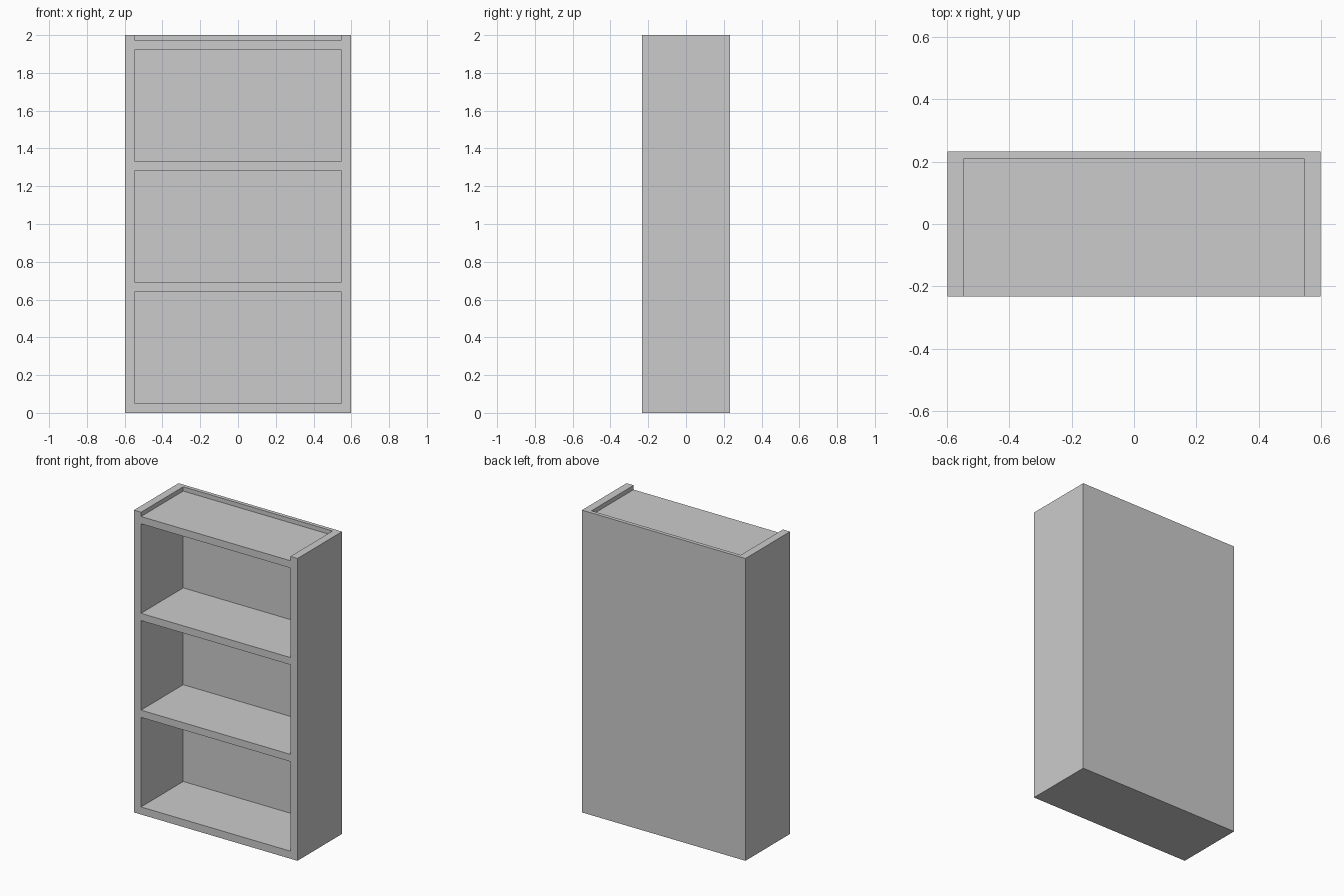
import bpy

if "Cube" in bpy.data.objects:
    bpy.data.objects.remove(bpy.data.objects["Cube"])

W, D, H = 1.197, 0.466, 2.0    # outer size
SIDE, BACK = 0.052, 0.025      # panel thicknesses
SHELF, PITCH = 0.048, 0.6405   # shelf thickness and spacing


def box(name, lo, hi):
    bpy.ops.mesh.primitive_cube_add(size=1, location=[(a + b) / 2 for a, b in zip(lo, hi)])
    ob = bpy.context.object
    ob.name = name
    ob.scale = [b - a for a, b in zip(lo, hi)]
    bpy.ops.object.transform_apply(location=True, rotation=False, scale=True)
    return ob


# Solid carcass
bookcase = box("bookcase", (-W / 2, -D / 2, 0), (W / 2, D / 2, H))

# Three open compartments and the shallow tray above the top shelf
for i in range(4):
    z0 = 0.05 + i * PITCH
    z1 = z0 + PITCH - SHELF
    cutter = box("compartment_cutter", (-W / 2 + SIDE, -D / 2 - 0.1, z0),
                 (W / 2 - SIDE, D / 2 - BACK, z1))
    cutter.hide_render = True
    mod = bookcase.modifiers.new("compartment", 'BOOLEAN')
    mod.operation = 'DIFFERENCE'
    mod.solver = 'EXACT'
    mod.object = cutter
    bpy.context.view_layer.objects.active = bookcase
    bpy.ops.object.modifier_apply(modifier=mod.name)
    bpy.data.objects.remove(cutter, do_unlink=True)
